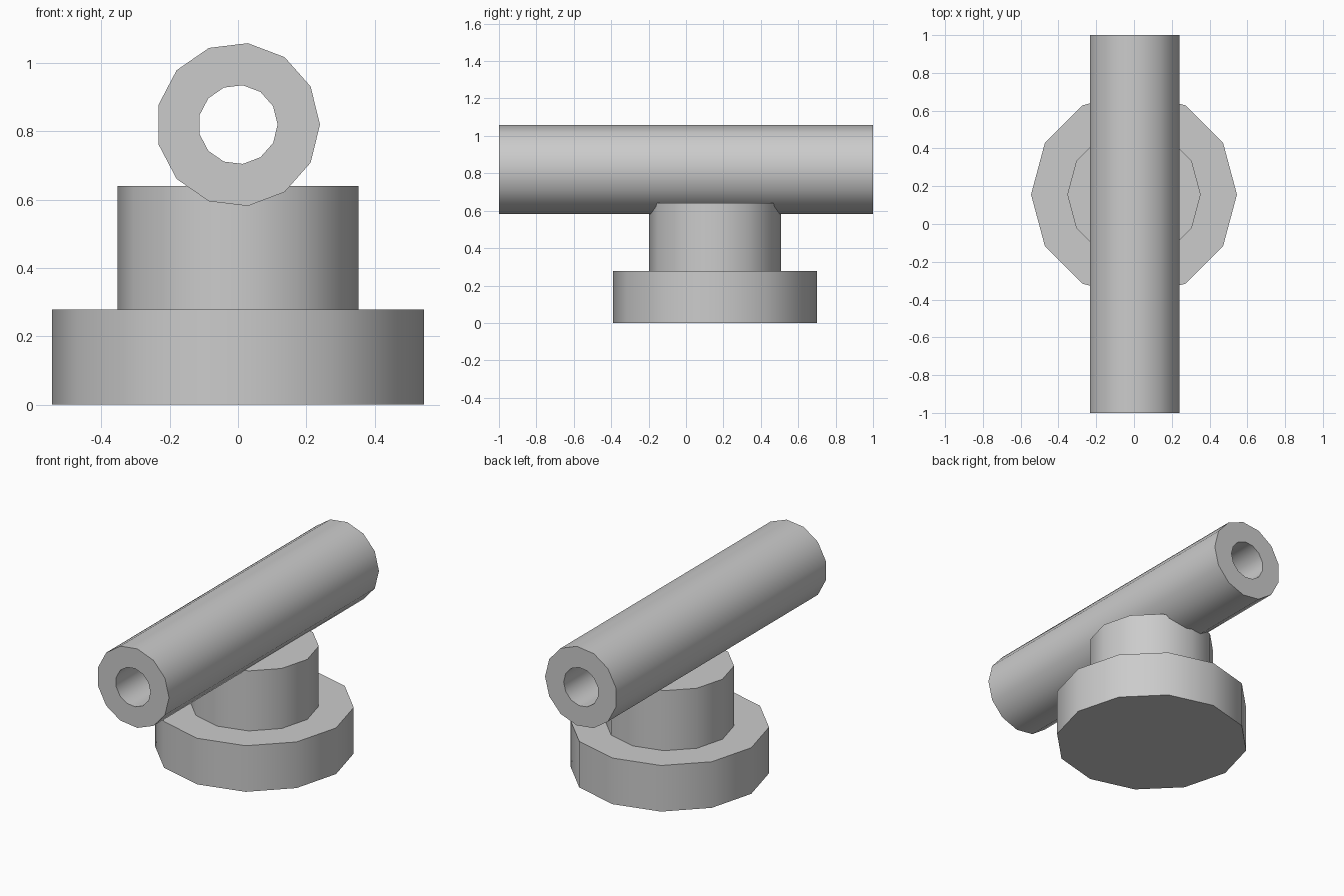
import bpy, bmesh, math
from mathutils import Matrix

if "Cube" in bpy.data.objects:
    bpy.data.objects.remove(bpy.data.objects["Cube"])


def lathe(name, profile, sides, matrix, closed=False):
    """Revolve (radius, height) points around local z, starting at local +x."""
    bm = bmesh.new()
    rings = []
    for r, h in profile:
        rings.append([bm.verts.new((r * math.cos(2 * math.pi * i / sides),
                                    r * math.sin(2 * math.pi * i / sides), h))
                      for i in range(sides)])
    pairs = list(zip(rings, rings[1:]))
    if closed:
        pairs.append((rings[-1], rings[0]))
    else:
        bm.faces.new(rings[0])
        bm.faces.new(rings[-1])
    for a, b in pairs:
        for i in range(sides):
            j = (i + 1) % sides
            bm.faces.new((a[i], a[j], b[j], b[i]))
    bm.transform(matrix)
    bmesh.ops.recalc_face_normals(bm, faces=bm.faces)
    mesh = bpy.data.meshes.new(name)
    bm.to_mesh(mesh)
    bm.free()
    obj = bpy.data.objects.new(name, mesh)
    bpy.context.collection.objects.link(obj)
    bpy.ops.object.select_all(action='DESELECT')
    obj.select_set(True)
    bpy.context.view_layer.objects.active = obj
    bpy.ops.object.shade_smooth_by_angle(angle=math.radians(40))
    return obj


# Stepped base: wide disc with a narrower post, set back from the centre
lathe("stepped_base",
      [(0.545, 0), (0.545, 0.278), (0.353, 0.278), (0.353, 0.64)],
      12, Matrix.Translation((0, 0.156, 0)))

# Hollow tube lying along y, sunk slightly into the post
lathe("tube",
      [(0.24, -1), (0.24, 1), (0.116, 1), (0.116, -1)],
      13, Matrix.Translation((0, 0, 0.82)) @ Matrix.Rotation(math.pi / 2, 4, 'X'),
      closed=True)
